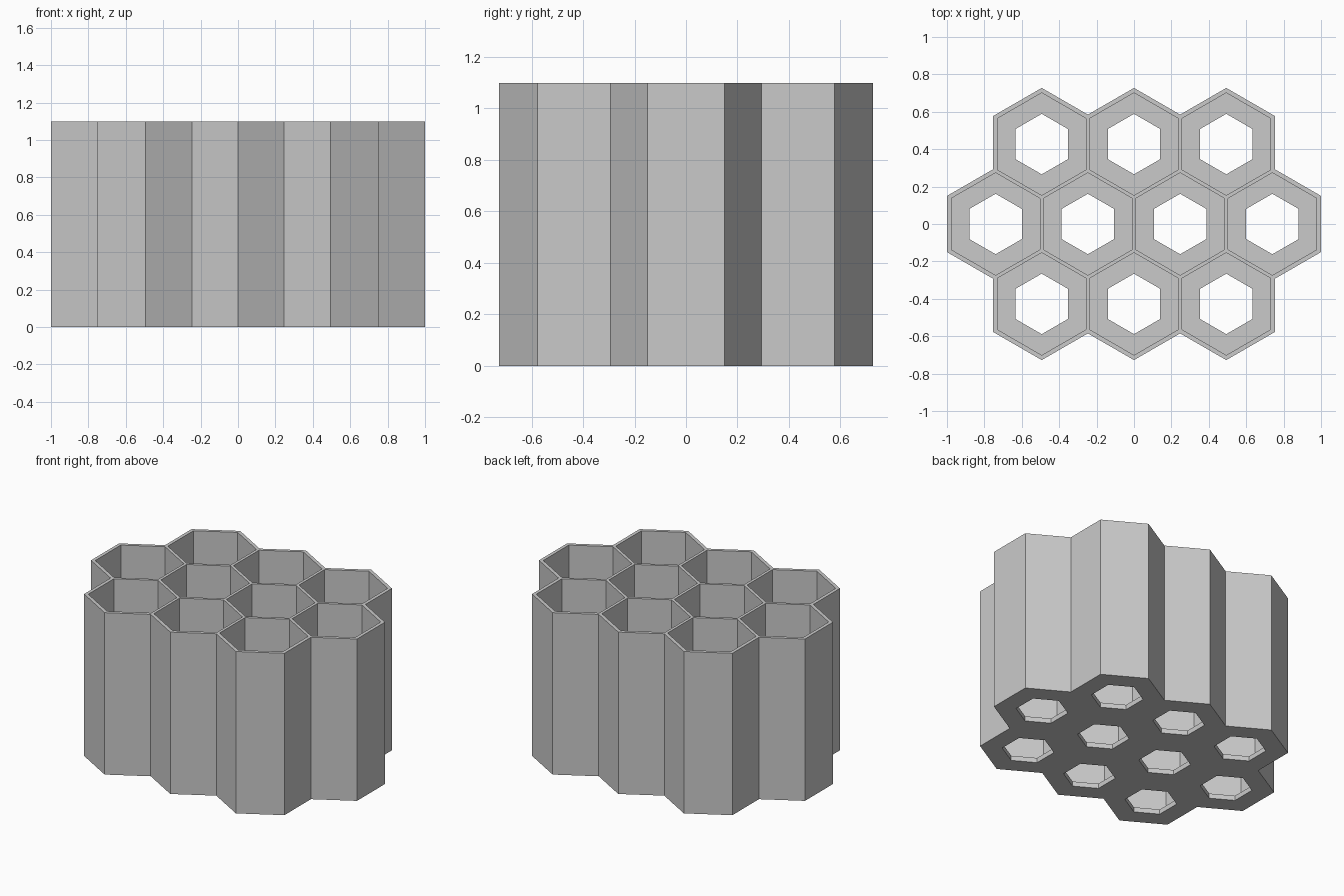
import bpy, bmesh
from math import sqrt
from mathutils import Matrix

if "Cube" in bpy.data.objects:
    bpy.data.objects.remove(bpy.data.objects["Cube"])

APOTHEM = 0.26                      # half the width of one cell across its flats
PITCH = (2 - 2 * APOTHEM) / 3       # neighbouring cells overlap slightly
HEIGHT, FLOOR = 1.1, 0.033
ROWS = {-1: 3, 0: 4, 1: 3}          # cells in each row

grey = bpy.data.materials.new("grey")
grey.use_nodes = True
colour = (0.59, 0.59, 0.59, 1)
grey.diffuse_color = colour
grey.node_tree.nodes["Principled BSDF"].inputs["Base Color"].default_value = colour


def hex_prisms(name, apothem, z0, z1):
    """One hexagonal prism, points facing front and back, at every cell."""
    radius = apothem * 2 / sqrt(3)
    bm = bmesh.new()
    for row, count in ROWS.items():
        for i in range(count):
            x = (i - (count - 1) / 2) * PITCH
            y = row * PITCH * sqrt(3) / 2
            bmesh.ops.create_cone(bm, cap_ends=True, segments=6, radius1=radius,
                                  radius2=radius, depth=z1 - z0,
                                  matrix=Matrix.Translation((x, y, (z0 + z1) / 2)))
    mesh = bpy.data.meshes.new(name)
    bm.to_mesh(mesh)
    bm.free()
    mesh.materials.append(grey)
    obj = bpy.data.objects.new(name, mesh)
    bpy.context.collection.objects.link(obj)
    return obj


# Fused cells, then open wells from above and drain holes through the floor
holder = hex_prisms("honeycomb_holder", APOTHEM, 0, HEIGHT)
cutters = [hex_prisms("well_cutter", 0.237, FLOOR, HEIGHT + 0.1),
           hex_prisms("drain_hole_cutter", 0.14, -0.1, FLOOR + 0.1)]
bpy.context.view_layer.objects.active = holder
for cutter in cutters:
    mod = holder.modifiers.new(cutter.name, "BOOLEAN")
    mod.operation = "DIFFERENCE"
    mod.solver = "EXACT"
    mod.use_self = True
    mod.object = cutter
    bpy.ops.object.modifier_apply(modifier=mod.name)
    bpy.data.objects.remove(cutter)
